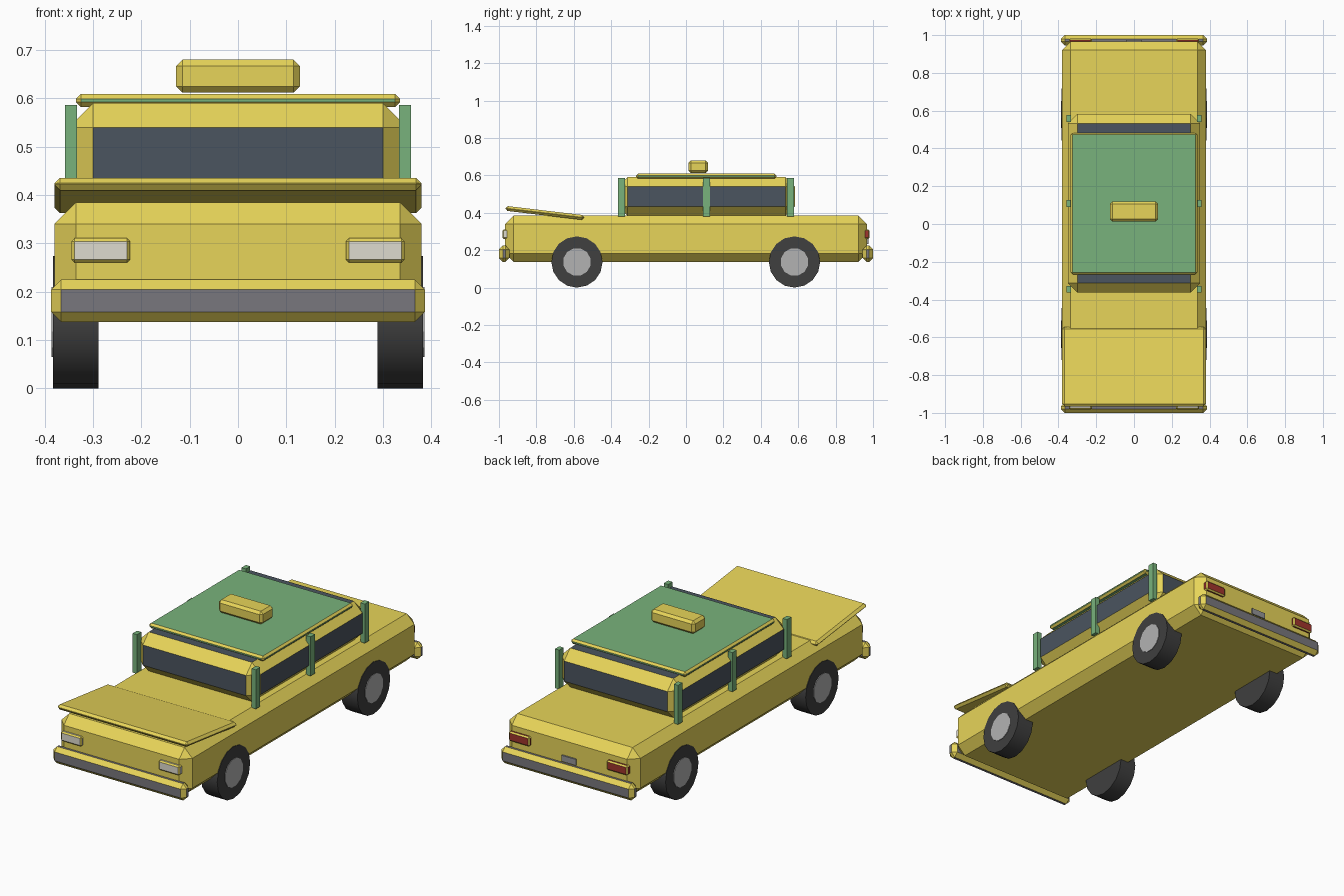
import bpy, bmesh
from math import radians, pi
from mathutils import Matrix

if "Cube" in bpy.data.objects:
    bpy.data.objects.remove(bpy.data.objects["Cube"])


def mat(name, r, g, b):
    m = bpy.data.materials.new(name)
    m.diffuse_color = (r, g, b, 1)
    m.use_nodes = True
    m.node_tree.nodes["Principled BSDF"].inputs["Base Color"].default_value = m.diffuse_color
    return m


YELLOW = mat("yellow_paint", 0.80, 0.66, 0.10)
GLASS = mat("dark_glass", 0.07, 0.09, 0.115)
GREEN = mat("green_paint", 0.19, 0.45, 0.20)
CHROME = mat("bumper_grey", 0.19, 0.185, 0.205)
RUBBER = mat("tire_rubber", 0.05, 0.05, 0.05)
HUB = mat("hub_grey", 0.45, 0.45, 0.45)
WHITE = mat("lamp_white", 0.73, 0.71, 0.62)
RED = mat("lamp_red", 0.35, 0.035, 0.025)
PLATE = mat("plate_grey", 0.30, 0.30, 0.31)


def finish(name, bm, mats):
    me = bpy.data.meshes.new(name)
    bm.to_mesh(me)
    bm.free()
    for m in mats:
        me.materials.append(m)
    ob = bpy.data.objects.new(name, me)
    bpy.context.collection.objects.link(ob)
    return ob


def box(name, x, y, z, face, bevel=0.0, edge=YELLOW, tilt=0.0):
    """Chamfered box from (min, max) ranges; chamfers take the edge colour."""
    size = [r[1] - r[0] for r in (x, y, z)]
    mid = [(r[0] + r[1]) / 2 for r in (x, y, z)]
    bm = bmesh.new()
    bmesh.ops.create_cube(bm, size=1, matrix=Matrix.Diagonal((*size, 1)))
    if bevel:
        bmesh.ops.bevel(bm, geom=bm.edges[:], offset=bevel, segments=1,
                        affect='EDGES', material=1)
    ob = finish(name, bm, [face, edge])
    ob.location = mid
    ob.rotation_euler.x = tilt
    return ob


def disc(name, x, y, z, r, width, sides, m, turn=0.0):
    """Cylinder lying along x."""
    bm = bmesh.new()
    bmesh.ops.create_cone(bm, cap_ends=True, segments=sides, radius1=r, radius2=r,
                          depth=width, matrix=Matrix.Rotation(pi / 2, 4, 'Y')
                          @ Matrix.Rotation(turn, 4, 'Z'))
    ob = finish(name, bm, [m])
    ob.location = (x, y, z)
    return ob


# Lower body and glazed cabin
box("body", (-0.38, 0.38), (-0.967, 0.967), (0.138, 0.385), YELLOW, 0.045)
box("cabin", (-0.35, 0.35), (-0.362, 0.583), (0.384, 0.59), GLASS, 0.05)

# Roof panel, roof sign and slightly raised hood
box("roof_panel", (-0.335, 0.335), (-0.267, 0.483), (0.582, 0.609), GREEN, 0.01)
box("roof_sign", (-0.128, 0.128), (0.013, 0.118), (0.612, 0.68), YELLOW, 0.013)
box("hood", (-0.38, 0.38), (-0.967, -0.543), (0.386, 0.412), YELLOW, 0.012,
    tilt=radians(-6.8))

# Bumpers
for end, s in (("front", -1), ("rear", 1)):
    box(end + "_bumper", (-0.387, 0.387), sorted((s * 0.944, s * 1.0)),
        (0.137, 0.225), CHROME, 0.021)

# Number plate
box("rear_plate", (-0.042, 0.042), (0.955, 0.975), (0.232, 0.264), PLATE)

for side, s in (("left", -1), ("right", 1)):
    # Lamps
    lamp_x = sorted((s * 0.223, s * 0.345))
    box(side + "_headlight", lamp_x, (-0.982, -0.95), (0.26, 0.311), WHITE, 0.007)
    box(side + "_taillight", lamp_x, (0.95, 0.982), (0.26, 0.311), RED, 0.007)
    # Green uprights along the cabin
    for part, y in (("front", -0.345), ("middle", 0.109), ("rear", 0.559)):
        box(f"{side}_{part}_post", sorted((s * 0.333, s * 0.358)),
            (y - 0.018, y + 0.018), (0.38, 0.586), GREEN)
    # Wheels
    for part, y in (("front", -0.583), ("rear", 0.58)):
        tire = disc(f"{side}_{part}_tire", s * 0.336, y, 0.137, 0.137, 0.094, 16, RUBBER)
        bpy.ops.object.select_all(action='DESELECT')
        tire.select_set(True)
        bpy.context.view_layer.objects.active = tire
        bpy.ops.object.shade_smooth_by_angle(angle=radians(30))
        disc(f"{side}_{part}_hub", s * 0.376, y, 0.137, 0.075, 0.02, 12, HUB, pi / 12)
